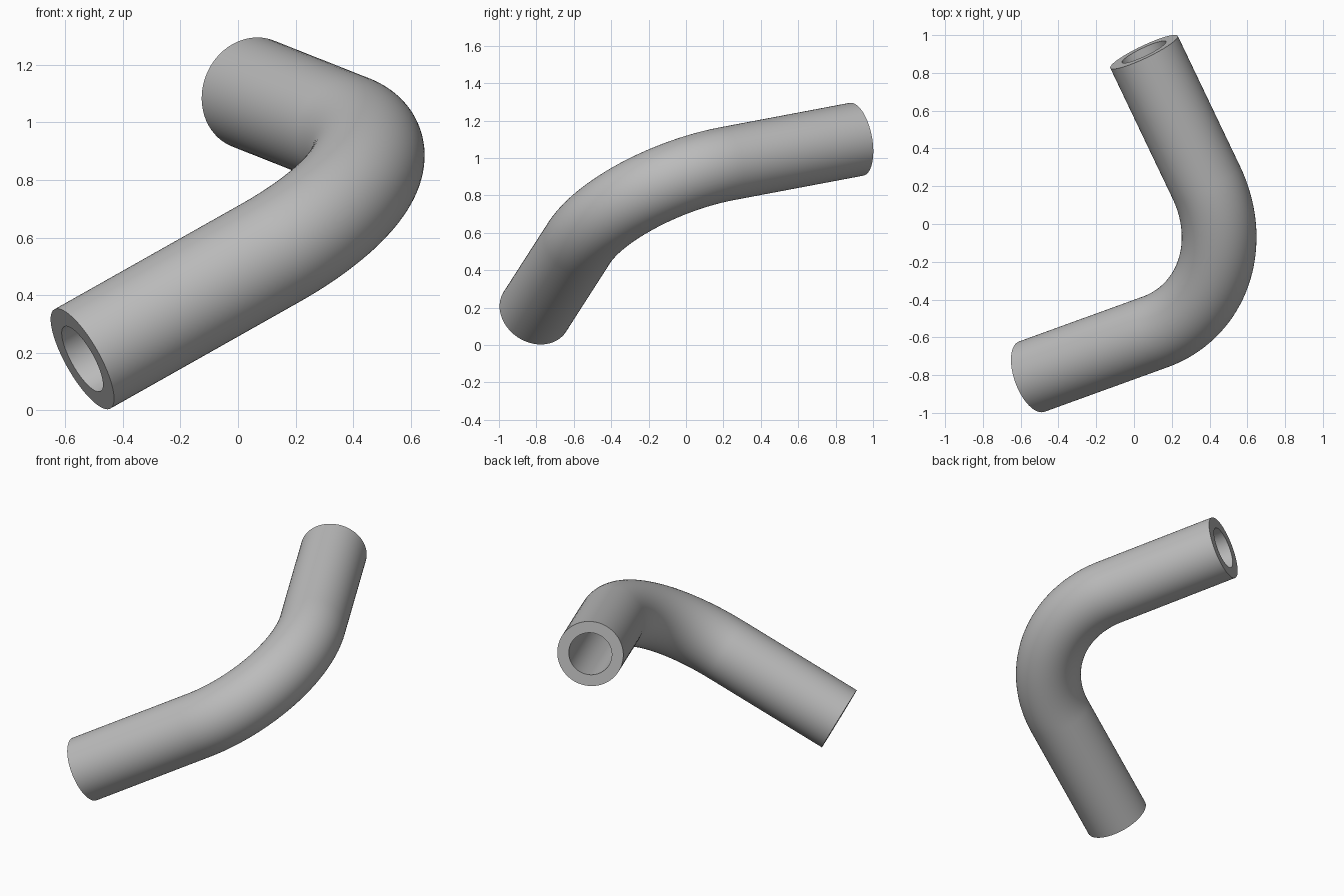
import bpy, bmesh, math
from mathutils import Vector

cube = bpy.data.objects.get("Cube")
if cube:
    bpy.data.objects.remove(cube, do_unlink=True)

OUTER, INNER, BEND = 0.198, 0.129, 0.66
SIDES, BEND_STEPS = 64, 40

# Centreline: two straight legs meeting at a virtual corner, rounded by an arc
start = Vector((-0.541, -0.808, 0.178))
corner = Vector((0.665, -0.371, 0.858))
end = Vector((0.053, 0.911, 1.10))
d1 = (corner - start).normalized()
d2 = (end - corner).normalized()
turn = d1.angle(d2)
normal = d1.cross(d2).normalized()
inward = normal.cross(d1)
arc_start = corner - d1 * BEND * math.tan(turn / 2)
centre = arc_start + inward * BEND

# Stations along the pipe: (centre point, direction across the bend)
last = inward * math.cos(turn) - d1 * math.sin(turn)
stations = [(start, inward)]
for i in range(BEND_STEPS + 1):
    a = turn * i / BEND_STEPS
    across = inward * math.cos(a) - d1 * math.sin(a)
    stations.append((centre - across * BEND, across))
stations.append((end, last))

bm = bmesh.new()


def ring(point, across, radius):
    angles = [2 * math.pi * k / SIDES for k in range(SIDES)]
    return [bm.verts.new(point + radius * (across * math.cos(a) + normal * math.sin(a)))
            for a in angles]


def bridge(a, b):
    for k in range(SIDES):
        j = (k + 1) % SIDES
        bm.faces.new((a[k], a[j], b[j], b[k]))


# Outer wall, inner bore and the two annular end faces
outer = [ring(p, u, OUTER) for p, u in stations]
inner = [ring(p, u, INNER) for p, u in stations]
for wall in (outer, inner):
    for a, b in zip(wall, wall[1:]):
        bridge(a, b)
bridge(outer[0], inner[0])
bridge(outer[-1], inner[-1])
bmesh.ops.recalc_face_normals(bm, faces=bm.faces)

mesh = bpy.data.meshes.new("bent_pipe")
bm.to_mesh(mesh)
bm.free()
pipe = bpy.data.objects.new("bent_pipe", mesh)
bpy.context.collection.objects.link(pipe)

# Plain grey material
grey = bpy.data.materials.new("grey")
grey.use_nodes = True
colour = (0.5, 0.5, 0.5, 1)
grey.diffuse_color = colour
grey.node_tree.nodes["Principled BSDF"].inputs["Base Color"].default_value = colour
mesh.materials.append(grey)

bpy.ops.object.select_all(action='DESELECT')
pipe.select_set(True)
bpy.context.view_layer.objects.active = pipe
bpy.ops.object.shade_smooth_by_angle(angle=math.radians(35))
